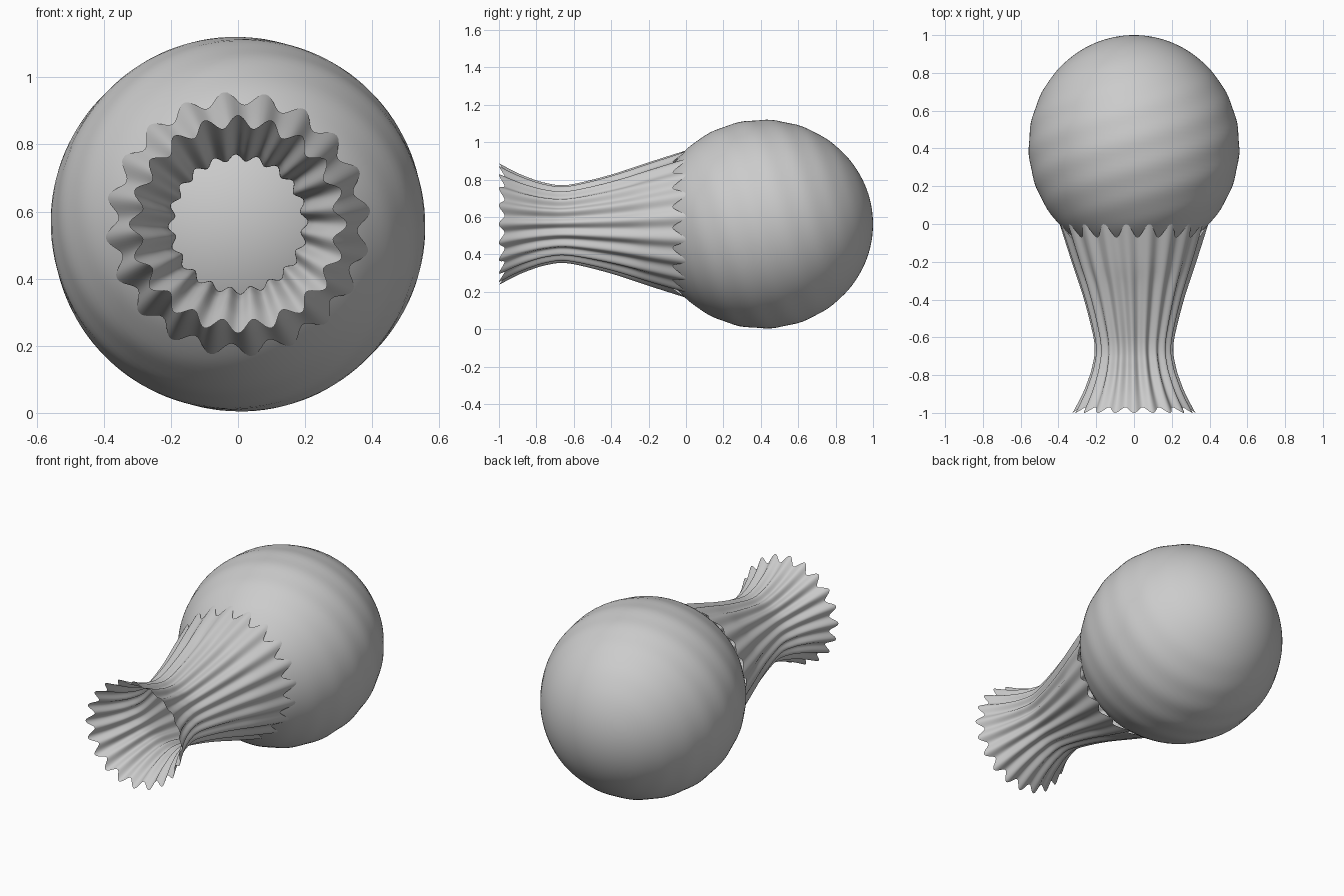
import bpy, math

if "Cube" in bpy.data.objects:
    bpy.data.objects.remove(bpy.data.objects["Cube"])

grey = bpy.data.materials.new("plain grey")
grey.diffuse_color = (0.6, 0.6, 0.6, 1)
grey.use_nodes = True
grey.node_tree.nodes["Principled BSDF"].inputs["Base Color"].default_value = grey.diffuse_color
CZ = 0.5625          # height of the common axis
FLUTES = 20


def skin(name, rings, seg, point, poles=()):
    """Wrap a grid of rings round the y axis, with optional closing poles."""
    verts = [point(i, 2 * math.pi * j / seg) for i in range(rings) for j in range(seg)]
    faces = [(i * seg + j, i * seg + (j + 1) % seg,
              (i + 1) * seg + (j + 1) % seg, (i + 1) * seg + j)
             for i in range(rings - 1) for j in range(seg)]
    for ring, y in poles:
        verts.append((0, y, CZ))
        p = len(verts) - 1
        for j in range(seg):
            a, b = ring * seg + j, ring * seg + (j + 1) % seg
            faces.append((p, b, a) if ring == 0 else (a, b, p))
    mesh = bpy.data.meshes.new(name)
    mesh.from_pydata(verts, [], faces)
    mesh.materials.append(grey)
    mesh.polygons.foreach_set("use_smooth", [True] * len(faces))
    obj = bpy.data.objects.new(name, mesh)
    bpy.context.collection.objects.link(obj)
    return obj


# round head, slightly long, with faint swirling ripples
RINGS = 64


def head_point(i, a):
    t = math.pi * (i + 1) / (RINGS + 1)
    ripple = 1 + 0.004 * math.sin(t) ** 2 * math.sin(6 * a + 22 * t)
    r = 0.557 * math.sin(t) * ripple
    return (r * math.cos(a), 0.412 - 0.588 * math.cos(t), CZ + r * math.sin(a))


skin("round_head", RINGS, 128, head_point, [(0, -0.176), (RINGS - 1, 1.0)])

# fluted sleeve: y position, mean radius, flute depth
PROFILE = [(-1.0, 0.306, 0.019), (-0.9, 0.258, 0.015), (-0.8, 0.222, 0.012),
           (-0.74, 0.207, 0.011), (-0.67, 0.198, 0.010), (-0.58, 0.209, 0.010),
           (-0.4, 0.255, 0.010), (-0.2, 0.318, 0.013), (0.0, 0.376, 0.020)]
STEPS = 5


def sample(u):
    """Smooth Catmull-Rom reading of the profile."""
    k = min(int(u), len(PROFILE) - 2)
    f = u - k
    p = [PROFILE[max(0, min(len(PROFILE) - 1, k + d))] for d in (-1, 0, 1, 2)]
    return [0.5 * (2 * b + (c - a) * f + (2 * a - 5 * b + 4 * c - d) * f * f
                   + (3 * b - a - 3 * c + d) * f ** 3) for a, b, c, d in zip(*p)]


def sleeve_point(i, a):
    y, r, depth = sample(i / STEPS)
    wave = math.cos(FLUTES * (a - math.radians(90 + 6 * (y + 1))))
    r += depth * wave
    # scalloped rims: valleys stop short of both ends
    valley = (1 - wave) / 2
    y += 0.03 * valley * max(0, (-0.8 - y) / 0.2)
    y -= 0.07 * valley * max(0, (y + 0.3) / 0.3)
    return (r * math.cos(a), y, CZ + r * math.sin(a))


skin("fluted_sleeve", STEPS * (len(PROFILE) - 1) + 1, FLUTES * 12, sleeve_point)
